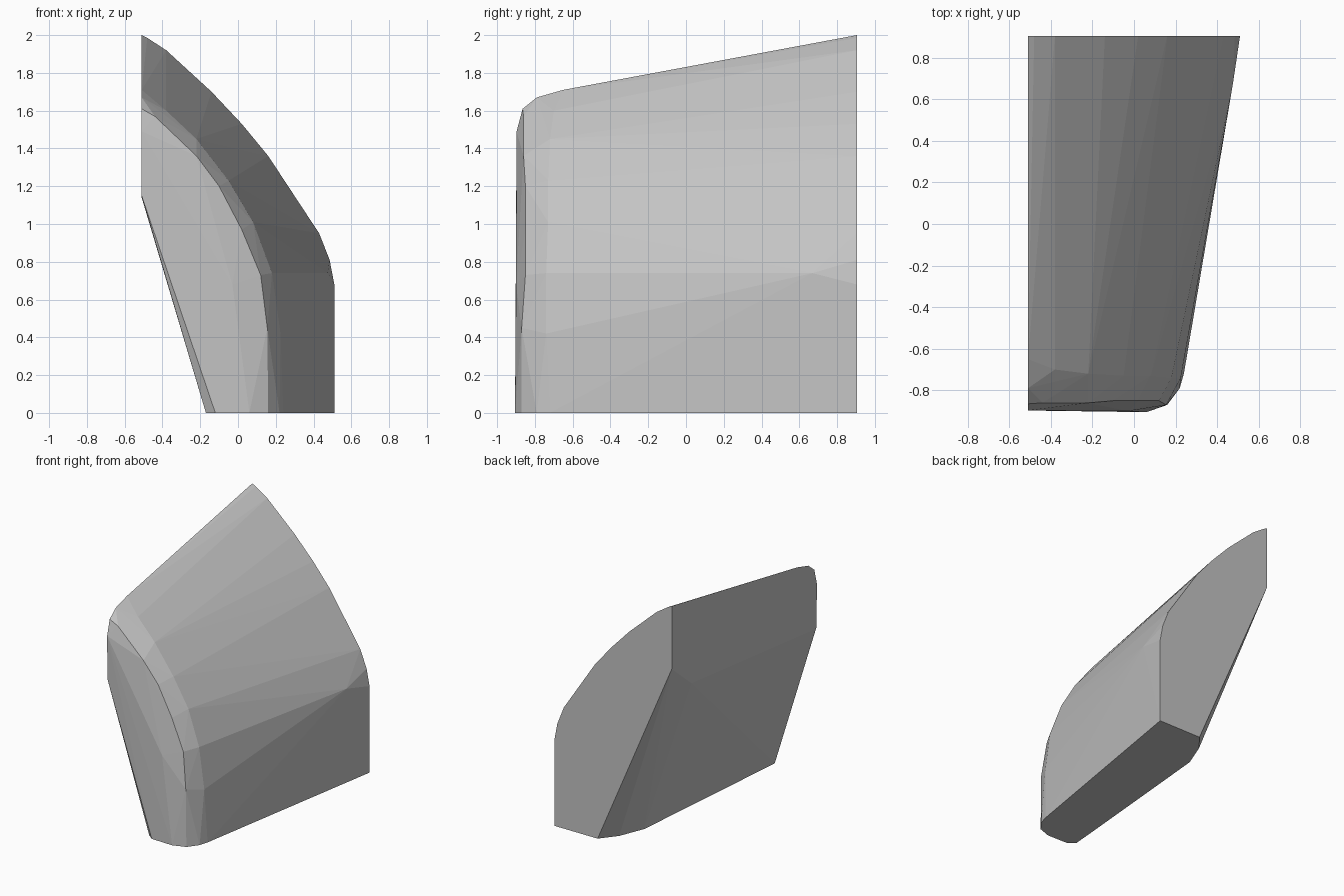
import bpy, bmesh, math

if "Cube" in bpy.data.objects:
    bpy.data.objects.remove(bpy.data.objects["Cube"])

# Back profile (x, z) on the flat back plane
BACK_Y = 0.905
back = [(-.51, 2.0), (-.48, 1.985), (-.38, 1.92), (-.14, 1.70), (.02, 1.53),
        (.16, 1.36), (.43, .95), (.485, .81), (.51, .68), (.51, 0),
        (.135, 0), (-.51, 1.505)]

# Outer shell just before the rounded front edge (x, y, z)
shoulder = [(-.51, -.65, 1.71), (-.38, -.70, 1.60), (-.22, -.72, 1.45),
            (-.05, -.73, 1.23), (.08, -.73, 1.01), (.18, -.74, .74),
            (.225, -.74, .42), (.24, -.72, 0), (.475, .67, .74)]

# Rounded front edge
rim = [(-.51, -.79, 1.67), (-.51, -.865, 1.61), (-.44, -.86, 1.57),
       (-.22, -.86, 1.36), (-.10, -.85, 1.20), (.02, -.85, .97),
       (.12, -.85, .73), (.155, -.87, .45), (.16, -.87, 0), (.22, -.79, 0)]

# Nearly flat front face
front = [(-.51, -.897, 1.49), (-.51, -.893, 1.15), (-.30, -.898, 1.15),
         (-.03, -.90, .68), (.06, -.905, 0), (-.12, -.90, 0)]

# Sloping underside on the left, curving in toward the back
underside = [(-.17, -.86, 0), (-.155, -.67, 0), (-.045, .58, 0), (.035, .78, 0),
             (-.51, -.86, 1.14), (-.51, .66, 1.30)]

points = [(x, BACK_Y, z) for x, z in back] + shoulder + rim + front + underside

bm = bmesh.new()
for p in points:
    bm.verts.new(p)
hull = bmesh.ops.convex_hull(bm, input=bm.verts[:], use_existing_faces=False)
loose = [v for v in bm.verts if not v.link_faces]
bmesh.ops.delete(bm, geom=loose, context='VERTS')
bmesh.ops.dissolve_limit(bm, angle_limit=math.radians(0.5),
                         verts=bm.verts[:], edges=bm.edges[:])
bmesh.ops.recalc_face_normals(bm, faces=bm.faces[:])

mesh = bpy.data.meshes.new("faceted_block")
bm.to_mesh(mesh)
bm.free()

grey = bpy.data.materials.new("plain grey")
grey.diffuse_color = (0.55, 0.55, 0.55, 1)
grey.use_nodes = True
grey.node_tree.nodes["Principled BSDF"].inputs["Base Color"].default_value = grey.diffuse_color
mesh.materials.append(grey)
block = bpy.data.objects.new("faceted_block", mesh)
bpy.context.collection.objects.link(block)
